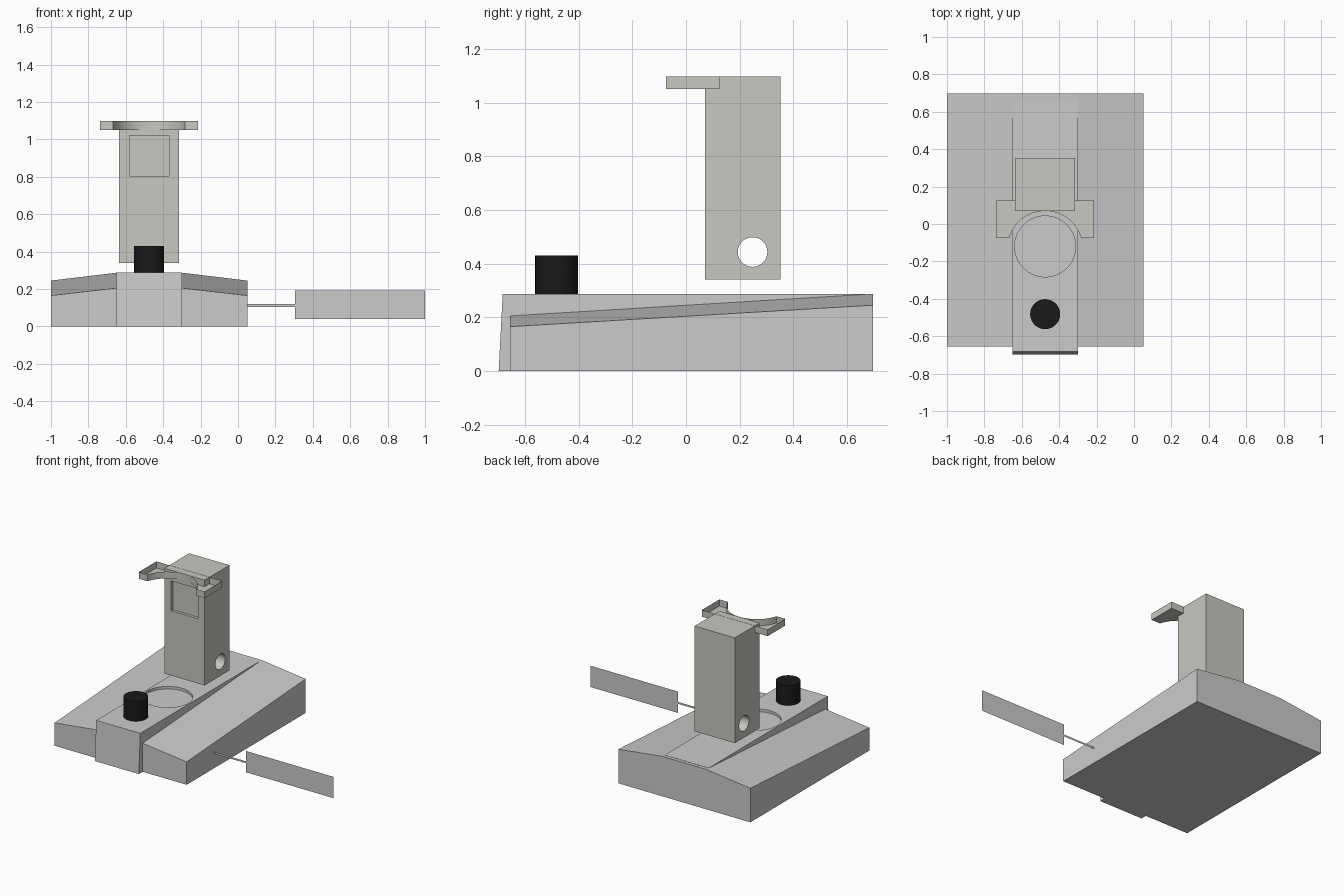
import bpy, bmesh
from math import asin, sin, cos, pi

if "Cube" in bpy.data.objects:
    bpy.data.objects.remove(bpy.data.objects["Cube"])

CX = -0.475  # shared centre line of base, column, bracket and knob


def make_object(name, bm, color=None):
    bmesh.ops.recalc_face_normals(bm, faces=bm.faces)
    mesh = bpy.data.meshes.new(name)
    bm.to_mesh(mesh)
    bm.free()
    obj = bpy.data.objects.new(name, mesh)
    bpy.context.collection.objects.link(obj)
    if color:
        mat = bpy.data.materials.new(name + "_material")
        mat.diffuse_color = (*color, 1)
        mat.use_nodes = True
        mat.node_tree.nodes["Principled BSDF"].inputs["Base Color"].default_value = mat.diffuse_color
        mesh.materials.append(mat)
    return obj


def loft(name, start, end, color=None, cap_end=True):
    """Join two matching outlines into a body."""
    bm = bmesh.new()
    a = [bm.verts.new(p) for p in start]
    b = [bm.verts.new(p) for p in end]
    bm.faces.new(a)
    if cap_end:
        bm.faces.new(b)
    n = len(a)
    for i in range(n):
        j = (i + 1) % n
        bm.faces.new((a[i], a[j], b[j], b[i]))
    return make_object(name, bm, color)


def box(name, x, y, z, color=None):
    def ring(h):
        return [(x[0], y[0], h), (x[1], y[0], h), (x[1], y[1], h), (x[0], y[1], h)]
    return loft(name, ring(z[0]), ring(z[1]), color)


def cylinder(name, center, radius, depth, axis='Z', color=None):
    rot = (0, pi / 2, 0) if axis == 'X' else (0, 0, 0)
    bpy.ops.mesh.primitive_cylinder_add(vertices=64, radius=radius, depth=depth,
                                        location=center, rotation=rot)
    obj = bpy.context.object
    obj.name = name
    if color:
        mat = bpy.data.materials.new(name + "_material")
        mat.diffuse_color = (*color, 1)
        mat.use_nodes = True
        mat.node_tree.nodes["Principled BSDF"].inputs["Base Color"].default_value = mat.diffuse_color
        obj.data.materials.append(mat)
    return obj


def cut(target, cutter):
    mod = target.modifiers.new(cutter.name, 'BOOLEAN')
    mod.operation = 'DIFFERENCE'
    mod.solver = 'EXACT'
    mod.object = cutter
    cutter.hide_render = True
    cutter.hide_set(True)


def sheet(name, x, y, z):
    """Single-sided flat panel facing the front."""
    bm = bmesh.new()
    bm.faces.new([bm.verts.new(p) for p in
                  ((x[0], y, z[0]), (x[1], y, z[0]), (x[1], y, z[1]), (x[0], y, z[1]))])
    return make_object(name, bm)


# Sloping base: tapered roof section, rising toward the back
def base_section(y, outer, inner):
    return [(CX + dx, y, z) for dx, z in
            ((-0.525, 0), (0.525, 0), (0.525, outer), (0.175, inner),
             (-0.175, inner), (-0.525, outer))]


loft("base_body", base_section(-0.655, 0.165, 0.205), base_section(0.697, 0.245, 0.287))

# Level centre block with a leaning front and a round recess
side = ((-0.698, 0), (0.67, 0), (0.67, 0.287), (-0.683, 0.287))
block = loft("centre_block", [(CX - 0.175, y, z) for y, z in side],
             [(CX + 0.175, y, z) for y, z in side])
cut(block, cylinder("recess_cutter", (CX, -0.12, 0.318), 0.163, 0.1))

# Black knob
knob = cylinder("knob", (CX, -0.482, 0.355), 0.08, 0.15, color=(0.01, 0.01, 0.01))
bpy.ops.object.shade_smooth_by_angle()

# Column with a shallow window recess and a cross hole
CREAM = (0.58, 0.57, 0.53)
column = box("column", (CX - 0.16, CX + 0.16), (0.07, 0.352), (0.34, 1.097), CREAM)
cut(column, box("window_cutter", (CX - 0.106, CX + 0.106), (0.0, 0.09), (0.805, 1.02), CREAM))
cut(column, cylinder("hole_cutter", (CX, 0.248, 0.443), 0.055, 0.6, 'X', CREAM))

# Open-topped bracket with a curved front
R, ARC_Y, FRONT, BACK = 0.2, -0.13, -0.075, 0.125
end = pi / 2 - asin((FRONT - ARC_Y) / R)
outline = [(CX + 0.262, FRONT), (CX + 0.262, BACK), (CX - 0.262, BACK), (CX - 0.262, FRONT)]
steps = 32
for i in range(steps + 1):
    a = -end + 2 * end * i / steps
    outline.append((CX + R * sin(a), ARC_Y + R * cos(a)))
bracket = loft("bracket", [(x, y, 1.05) for x, y in outline],
               [(x, y, 1.098) for x, y in outline], CREAM, cap_end=False)
bpy.ops.object.select_all(action='DESELECT')
bracket.select_set(True)
bpy.context.view_layer.objects.active = bracket
bpy.ops.object.shade_smooth_by_angle()

# Side tag and its thin stem
sheet("tag_panel", (0.305, 1.0), -0.345, (0.04, 0.193))
sheet("tag_stem", (0.04, 0.305), -0.345, (0.105, 0.119))
